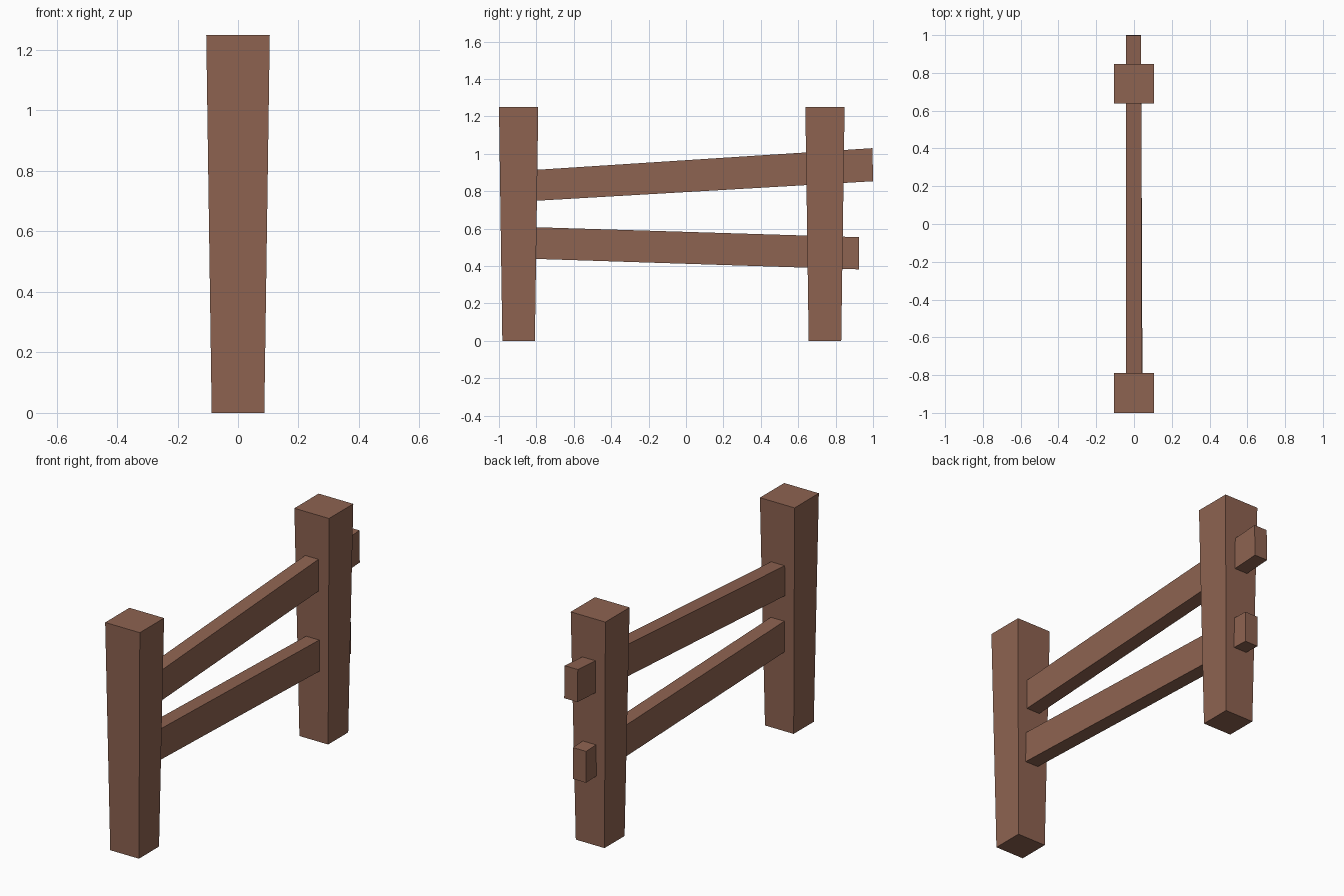
import bpy

if "Cube" in bpy.data.objects:
    bpy.data.objects.remove(bpy.data.objects["Cube"])

# Single brown wood colour
wood = bpy.data.materials.new("brown wood")
wood.diffuse_color = (0.27, 0.125, 0.082, 1)
wood.use_nodes = True
wood.node_tree.nodes["Principled BSDF"].inputs["Base Color"].default_value = wood.diffuse_color

FACES = [(0, 3, 2, 1), (4, 5, 6, 7), (0, 1, 5, 4),
         (1, 2, 6, 5), (2, 3, 7, 6), (3, 0, 4, 7)]


def beam(name, start, end):
    """Six-sided solid between two four-cornered rings."""
    mesh = bpy.data.meshes.new(name)
    mesh.from_pydata(start + end, [], FACES)
    mesh.materials.append(wood)
    obj = bpy.data.objects.new(name, mesh)
    bpy.context.collection.objects.link(obj)


def square(y, z, h):
    return [(-h, y - h, z), (h, y - h, z), (h, y + h, z), (-h, y + h, z)]


def rail_end(y_low, y_high, x0, x1, z0, z1):
    return [(x1, y_low, z0), (x0, y_low, z0), (x0, y_high, z1), (x1, y_high, z1)][::-1]


# Posts, wider at the top
for name, y in (("front_post", -0.895), ("back_post", 0.743)):
    beam(name, square(y, 0, 0.087), square(y, 1.25, 0.105))

# Sloping rails, buried in the front post and running through the back one
beam("upper_rail",
     rail_end(-0.9, -0.91, -0.042, 0.04, 0.743, 0.907)[::-1],
     rail_end(1.0, 0.997, -0.042, 0.038, 0.853, 1.03)[::-1])
beam("lower_rail",
     rail_end(-0.9, -0.895, -0.036, 0.045, 0.441, 0.61)[::-1],
     rail_end(0.925, 0.925, -0.042, 0.038, 0.382, 0.554)[::-1])

# Make every face point outwards
import bmesh
for obj in bpy.context.collection.objects:
    bm = bmesh.new()
    bm.from_mesh(obj.data)
    bmesh.ops.recalc_face_normals(bm, faces=bm.faces)
    bm.to_mesh(obj.data)
    bm.free()
